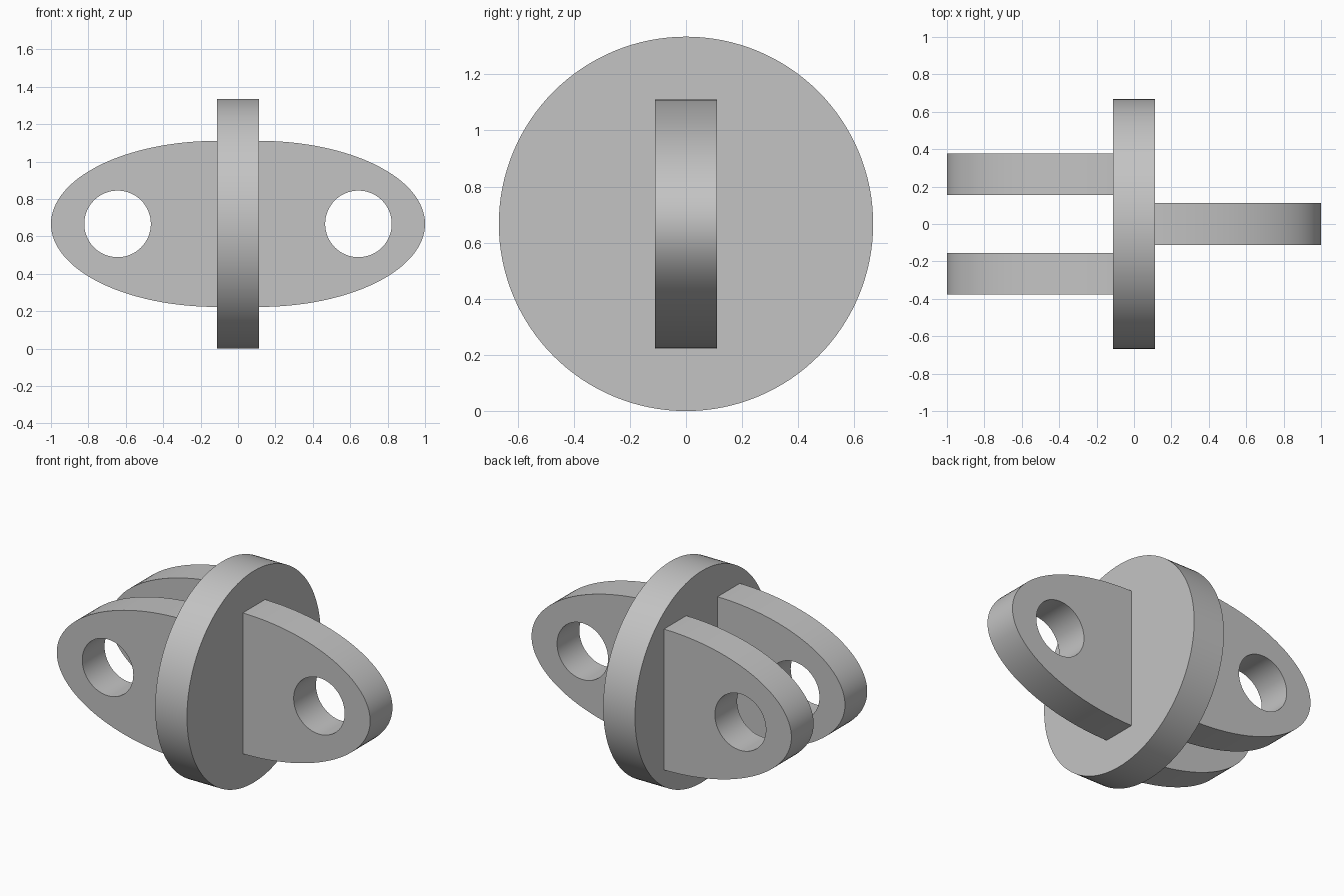
import bpy
import bmesh
from math import cos, sin, pi, radians

HALF = 0.111       # half thickness of every plate
MID_Z = 0.667      # height of the common axis
DISC_R = 0.667
LUG_LEN, LUG_H = 0.889, 0.444
HOLE_X, HOLE_R = 0.644, 0.178

cube = bpy.data.objects.get("Cube")
if cube:
    bpy.data.objects.remove(cube, do_unlink=True)

grey = bpy.data.materials.new("plain grey")
grey.use_nodes = True
colour = (0.55, 0.55, 0.55, 1)
grey.diffuse_color = colour
grey.node_tree.nodes["Principled BSDF"].inputs["Base Color"].default_value = colour


def make_plate(name, outlines, location, rotation):
    """Extrude closed outlines (inner ones become holes) into a flat plate."""
    curve = bpy.data.curves.new(name, 'CURVE')
    curve.dimensions = '2D'
    curve.fill_mode = 'BOTH'
    curve.extrude = HALF
    for points in outlines:
        spline = curve.splines.new('POLY')
        spline.points.add(len(points) - 1)
        for p, (x, y) in zip(spline.points, points):
            p.co = (x, y, 0, 1)
        spline.use_cyclic_u = True
    obj = bpy.data.objects.new(name, curve)
    bpy.context.collection.objects.link(obj)
    obj.location = location
    obj.rotation_euler = rotation
    bpy.ops.object.select_all(action='DESELECT')
    obj.select_set(True)
    bpy.context.view_layer.objects.active = obj
    bpy.ops.object.convert(target='MESH')
    obj = bpy.context.object

    # Weld caps to the rim
    bm = bmesh.new()
    bm.from_mesh(obj.data)
    bmesh.ops.remove_doubles(bm, verts=bm.verts, dist=0.0001)
    bmesh.ops.recalc_face_normals(bm, faces=bm.faces)
    bm.to_mesh(obj.data)
    bm.free()
    obj.data.materials.clear()
    obj.data.materials.append(grey)
    bpy.ops.object.shade_smooth_by_angle(angle=radians(30))
    return obj


def circle(cx, r, n):
    return [(cx + r * cos(2 * pi * i / n), r * sin(2 * pi * i / n)) for i in range(n)]


def lug_outlines(side):
    """Half ellipse growing out of the disc face, with a round pin hole."""
    n = 64
    arc = [(HALF + LUG_LEN * cos(t), LUG_H * sin(t))
           for t in (pi * i / n - pi / 2 for i in range(n + 1))]
    root = HALF - 0.01
    outer = [(root, -LUG_H)] + arc + [(root, LUG_H)]
    return [[(side * x, y) for x, y in loop]
            for loop in (outer, circle(HOLE_X, HOLE_R, 64))]


# Central disc
make_plate("central_disc", [circle(0, DISC_R, 128)], (0, 0, MID_Z), (0, pi / 2, 0))

# Single lug on one side, a pair forming a fork on the other
for name, side, y in (("single_lug", 1, 0),
                      ("fork_lug_front", -1, -0.267),
                      ("fork_lug_back", -1, 0.267)):
    make_plate(name, lug_outlines(side), (0, y, MID_Z), (pi / 2, 0, 0))
